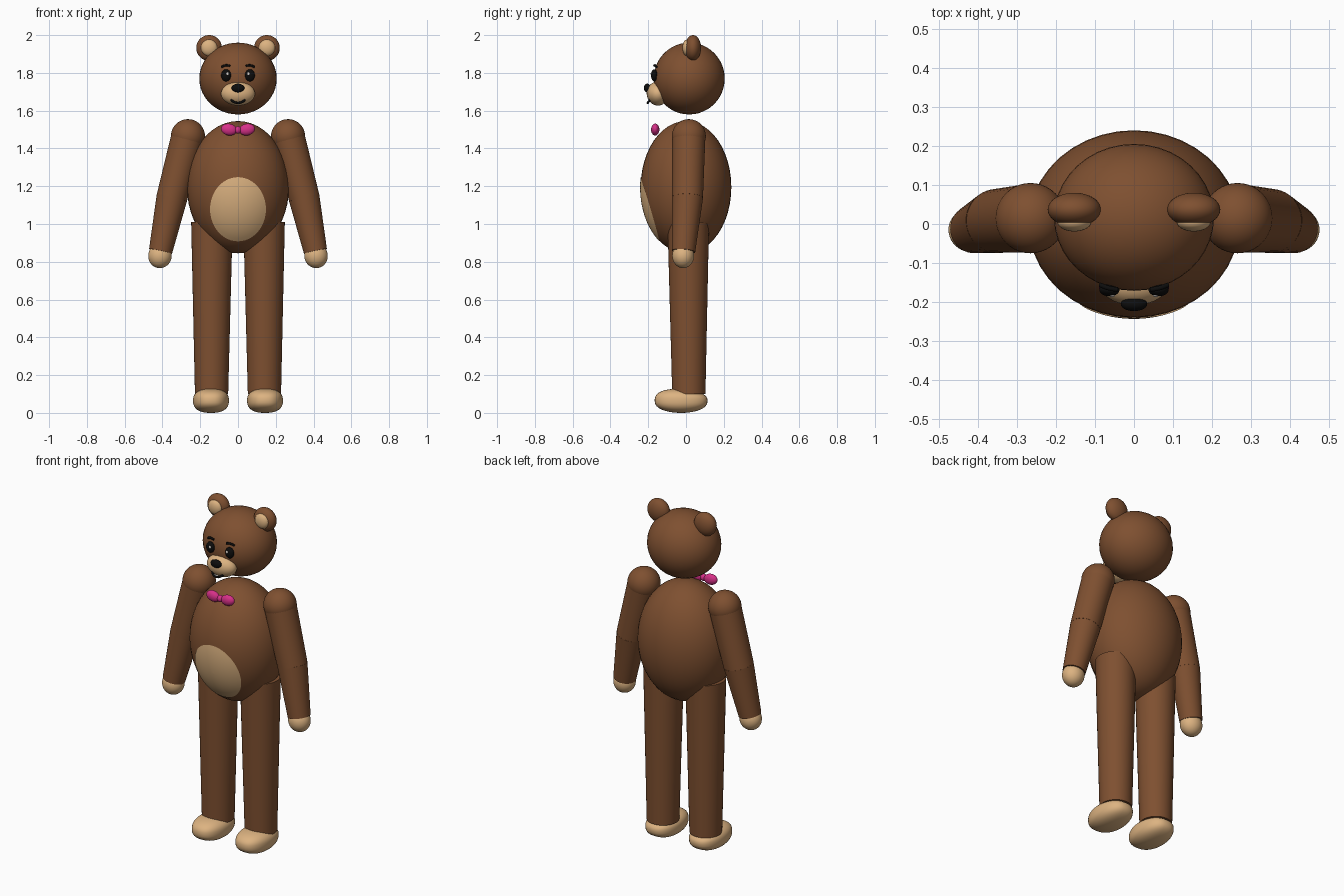
import bpy, math
from mathutils import Vector

cube = bpy.data.objects.get("Cube")
if cube:
    bpy.data.objects.remove(cube, do_unlink=True)


def material(name, rgb):
    m = bpy.data.materials.new(name)
    m.use_nodes = True
    m.diffuse_color = (*rgb, 1)
    m.node_tree.nodes["Principled BSDF"].inputs["Base Color"].default_value = (*rgb, 1)
    return m


BROWN = material("brown_fur", (0.21, 0.08, 0.03))
TAN = material("tan_fur", (0.72, 0.45, 0.22))
PINK = material("pink_ribbon", (0.68, 0.03, 0.25))
BLACK = material("black", (0.004, 0.004, 0.004))
WHITE = material("eye_highlight", (0.8, 0.75, 0.7))


def finish(name, mat):
    ob = bpy.context.object
    ob.name = ob.data.name = name
    ob.data.materials.append(mat)
    bpy.ops.object.shade_smooth_by_angle(angle=math.radians(40))
    return ob


def ball(name, loc, radii, mat, rot=(0, 0, 0)):
    bpy.ops.mesh.primitive_uv_sphere_add(segments=40, ring_count=24, location=loc, rotation=rot)
    ob = finish(name, mat)
    ob.scale = radii
    return ob


def limb(name, start, end, r1, r2, mat):
    """Tapered cylinder running from start to end."""
    a, b = Vector(start), Vector(end)
    d = b - a
    bpy.ops.mesh.primitive_cone_add(vertices=40, radius1=r1, radius2=r2, depth=d.length,
                                    location=(a + b) / 2,
                                    rotation=d.to_track_quat("Z", "Y").to_euler())
    return finish(name, mat)


def tube(name, points, radius, mat):
    """Thin round stroke through the points, as a mesh."""
    cu = bpy.data.curves.new(name, "CURVE")
    cu.dimensions = "3D"
    cu.bevel_depth = radius
    cu.bevel_resolution = 3
    cu.use_fill_caps = True
    sp = cu.splines.new("BEZIER")
    sp.bezier_points.add(len(points) - 1)
    for bp, p in zip(sp.bezier_points, points):
        bp.co = p
        bp.handle_left_type = bp.handle_right_type = "AUTO"
    ob = bpy.data.objects.new(name, cu)
    bpy.context.collection.objects.link(ob)
    bpy.ops.object.select_all(action="DESELECT")
    ob.select_set(True)
    bpy.context.view_layer.objects.active = ob
    bpy.ops.object.convert(target="MESH")
    return finish(name, mat)


# Body and head
BODY_C, BODY_R = Vector((0, 0, 1.195)), Vector((0.27, 0.24, 0.35))
ball("body", BODY_C, BODY_R, BROWN)
ball("head", (0, 0.017, 1.77), (0.205, 0.188, 0.19), BROWN)

# Belly patch: an oval skin laid on the front of the body
RINGS, SEGS = 10, 48
verts, faces = [], []
for i in range(RINGS + 1):
    for j in range(SEGS):
        a, t = math.tau * j / SEGS, i / RINGS
        x, z = 0.148 * t * math.cos(a), 1.078 + 0.17 * t * math.sin(a)
        depth = 1 - (x / BODY_R.x) ** 2 - ((z - BODY_C.z) / BODY_R.z) ** 2
        verts.append((x, -BODY_R.y * math.sqrt(depth) - 0.003, z))
for i in range(RINGS):
    for j in range(SEGS):
        k = (j + 1) % SEGS
        faces.append((i * SEGS + j, i * SEGS + k, (i + 1) * SEGS + k, (i + 1) * SEGS + j))
mesh = bpy.data.meshes.new("belly_patch")
mesh.from_pydata(verts, [], faces)
mesh.validate()
patch = bpy.data.objects.new("belly_patch", mesh)
bpy.context.collection.objects.link(patch)
bpy.ops.object.select_all(action="DESELECT")
patch.select_set(True)
bpy.context.view_layer.objects.active = patch
finish("belly_patch", TAN)

# Muzzle, nose and mouth
ball("muzzle", (0, -0.15, 1.69), (0.09, 0.058, 0.063), TAN, (math.radians(12), 0, 0))
ball("nose", (0, -0.205, 1.72), (0.034, 0.018, 0.023), BLACK)
tube("mouth", [(-0.036, -0.19, 1.658), (-0.02, -0.2, 1.645), (0, -0.203, 1.641),
               (0.02, -0.2, 1.645), (0.036, -0.19, 1.658)], 0.006, BLACK)

# Paired parts
for side, s in (("left", 1), ("right", -1)):
    # Ears
    ball(side + "_ear", (s * 0.153, 0.037, 1.932), (0.068, 0.043, 0.068), BROWN)
    ball(side + "_inner_ear", (s * 0.153, 0.005, 1.933), (0.043, 0.024, 0.043), TAN)

    # Eyes and brows
    ball(side + "_eye", (s * 0.063, -0.168, 1.787), (0.026, 0.017, 0.032), BLACK)
    ball(side + "_eye_highlight", (s * 0.056, -0.183, 1.795), (0.007, 0.004, 0.008), WHITE)
    tube(side + "_brow", [(s * 0.042, -0.168, 1.838), (s * 0.065, -0.164, 1.84),
                          (s * 0.087, -0.156, 1.831)], 0.006, BLACK)

    # Arm
    shoulder = (s * 0.265, 0.015, 1.465)
    elbow = (s * 0.35, 0.008, 1.14)
    wrist = (s * 0.41, -0.013, 0.855)
    ball(side + "_shoulder", shoulder, (0.09, 0.09, 0.09), BROWN)
    limb(side + "_upper_arm", shoulder, elbow, 0.088, 0.082, BROWN)
    ball(side + "_elbow", elbow, (0.081, 0.081, 0.081), BROWN)
    limb(side + "_forearm", elbow, wrist, 0.082, 0.062, BROWN)
    ball(side + "_paw", (s * 0.413, -0.015, 0.832), (0.062, 0.058, 0.066), TAN,
         (0, -s * math.radians(12), 0))

    # Leg and foot
    limb(side + "_leg", (s * 0.14, 0.015, 0.1), (s * 0.138, 0.012, 1.01), 0.088, 0.11, BROWN)
    foot = ball(side + "_foot", (s * 0.143, -0.026, 0.066), (0.095, 0.14, 0.066), TAN)
    for v in foot.data.vertices:
        # Square the section off a little and lower the heel
        v.co.x, v.co.z = (math.copysign(abs(c) ** 0.8, c) for c in (v.co.x, v.co.z))
        if v.co.z > 0:
            v.co.z *= 0.92 - 0.12 * v.co.y

    # Bow lobes
    ball(side + "_bow_lobe", (s * 0.048, -0.163, 1.5), (0.042, 0.022, 0.031), PINK,
         (0, s * math.radians(-10), 0))

ball("bow_knot", (0, -0.165, 1.498), (0.017, 0.018, 0.02), PINK)
